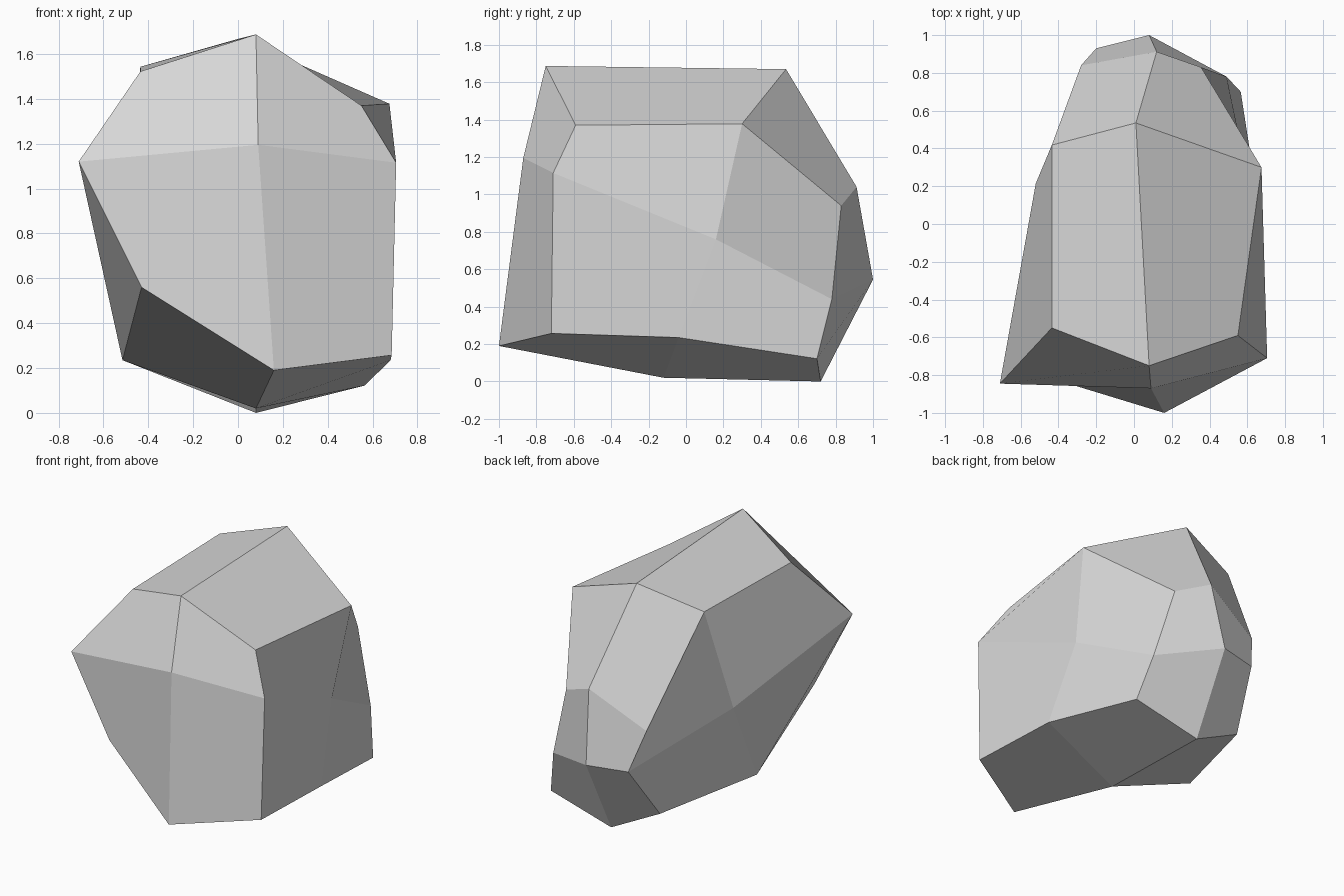
import bpy, bmesh

if "Cube" in bpy.data.objects:
    bpy.data.objects.remove(bpy.data.objects["Cube"])

# Boulder = a cube cut 2 x 2 x 2 whose points are pushed about.
# Layers run bottom to top, rows front to back, points left to right.
LAYERS = [
    [[(-.43, -.82, .56), (.16, -1.0, .19), (.685, -.72, .257)],
     [(-.515, -.055, .235), (.08, -.12, .02), (.68, -.04, .235)],
     [(-.28, .69, .18), (.08, .72, 0), (.565, .70, .122)]],
    [[(-.71, -.845, 1.12), (.09, -.87, 1.195), (.705, -.71, 1.115)],
     [(-.52, .215, .81), None, (.62, .16, .76)],
     [(-.20, .93, .545), (.08, 1.0, .545), (.49, .78, .44)]],
    [[(-.435, -.55, 1.522), (.08, -.75, 1.687), (.55, -.59, 1.37)],
     [(-.435, .418, 1.543), (.01, .535, 1.67), (.675, .30, 1.378)],
     [(-.28, .84, .82), (.12, .912, 1.04), (.355, .83, .94)]],
]
# Each side as (axis, layer), with the corner its facets fold from
RISING, FALLING = 0, 1
SIDES = {(1, 0): RISING, (0, 2): RISING, (2, 0): RISING,      # front, right, bottom
         (1, 2): FALLING, (0, 0): FALLING, (2, 2): FALLING}   # back, left, top

stone = bpy.data.materials.new("grey stone")
stone.diffuse_color = (.68, .68, .68, 1)
stone.use_nodes = True
stone.node_tree.nodes["Principled BSDF"].inputs["Base Color"].default_value = stone.diffuse_color

bm = bmesh.new()
verts = {(i, j, k): bm.verts.new(p)
         for k, layer in enumerate(LAYERS)
         for j, row in enumerate(layer)
         for i, p in enumerate(row) if p}

# Four facets on every side
for (axis, side), fold in SIDES.items():
    outward = (side == 2) != (axis == 1)
    for u in range(2):
        for v in range(2):
            quad = []
            for du, dv in ((0, 0), (1, 0), (1, 1), (0, 1)):
                key = [u + du, v + dv]
                key.insert(axis, side)
                quad.append(verts[tuple(key)])
            quad = quad[fold:] + quad[:fold]
            if not outward:
                quad = [quad[0], quad[3], quad[2], quad[1]]
            bm.faces.new(quad)

mesh = bpy.data.meshes.new("boulder")
bm.to_mesh(mesh)
bm.free()
mesh.materials.append(stone)
bpy.context.collection.objects.link(bpy.data.objects.new("boulder", mesh))
